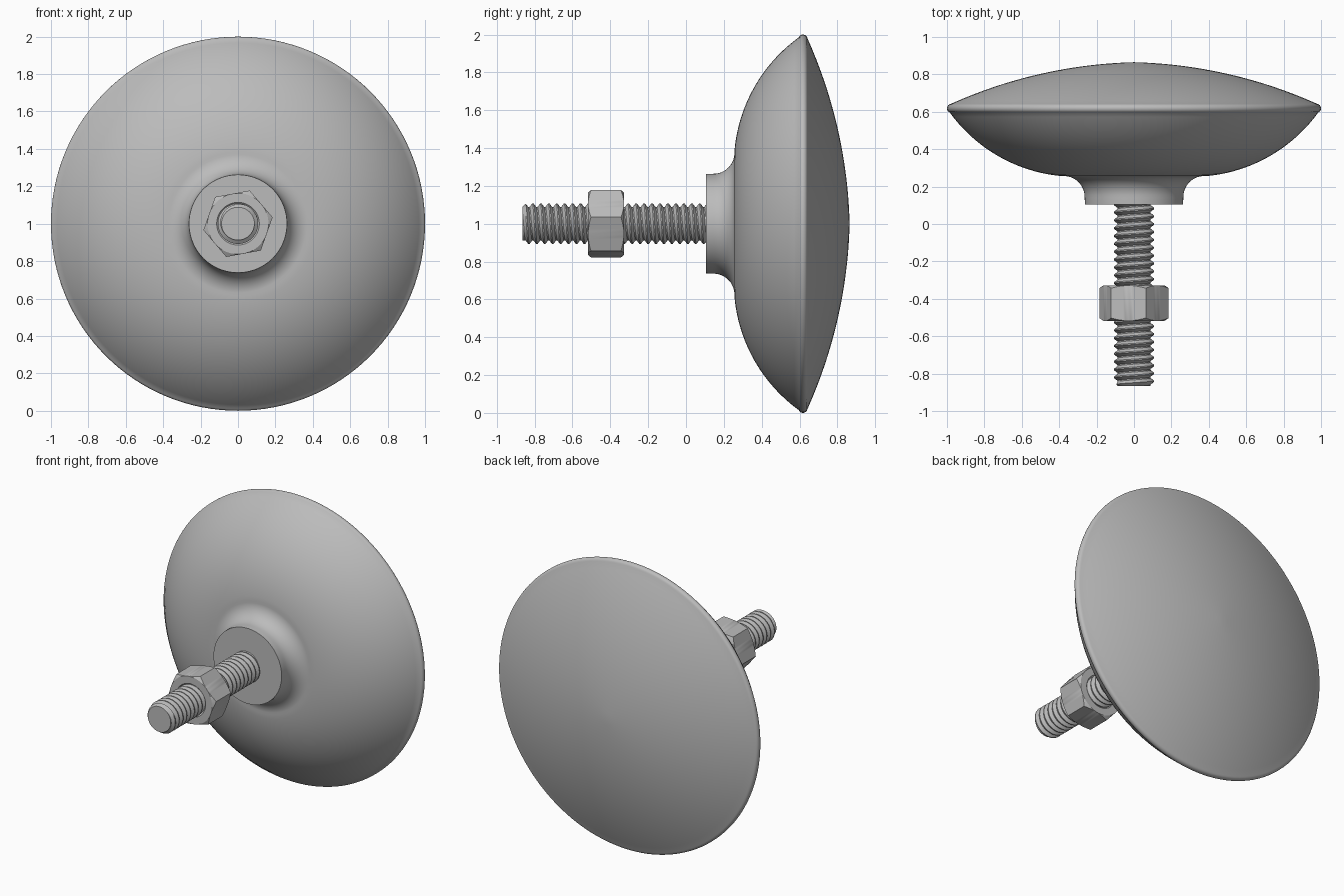
import bpy, bmesh
from math import sin, cos, pi, radians, hypot, atan2, asin
from mathutils import Vector

if "Cube" in bpy.data.objects:
    bpy.data.objects.remove(bpy.data.objects["Cube"], do_unlink=True)

grey = bpy.data.materials.new("plain grey")
grey.use_nodes = True
colour = (0.5, 0.5, 0.5, 1)
grey.diffuse_color = colour
grey.node_tree.nodes["Principled BSDF"].inputs["Base Color"].default_value = colour


def polar(r, t, y):
    """Point around the horizontal axis at z = 1."""
    return Vector((r * cos(t), y, 1 + r * sin(t)))


def surface(name, rows, angle):
    """Skin a list of point rows, weld the seams and smooth the soft edges."""
    bm = bmesh.new()
    grid = [[bm.verts.new(p) for p in row] for row in rows]
    for a, b in zip(grid, grid[1:]):
        for i in range(len(a) - 1):
            bm.faces.new((a[i], a[i + 1], b[i + 1], b[i]))
    bmesh.ops.remove_doubles(bm, verts=bm.verts, dist=1e-5)
    bmesh.ops.dissolve_degenerate(bm, edges=bm.edges, dist=1e-5)
    bmesh.ops.recalc_face_normals(bm, faces=bm.faces)
    mesh = bpy.data.meshes.new(name)
    bm.to_mesh(mesh)
    bm.free()
    mesh.materials.append(grey)
    obj = bpy.data.objects.new(name, mesh)
    bpy.context.collection.objects.link(obj)
    bpy.ops.object.select_all(action='DESELECT')
    obj.select_set(True)
    bpy.context.view_layer.objects.active = obj
    bpy.ops.object.shade_smooth_by_angle(angle=radians(angle))
    return obj


def arc(a, b, sagitta, n):
    """Circular arc from a to b, bulging to the right of its direction."""
    a, b = Vector(a), Vector(b)
    half = (b - a).length / 2
    along = (b - a).normalized()
    side = Vector((along.y, -along.x)) * (1 if sagitta > 0 else -1)
    s = abs(sagitta)
    radius = (half * half + s * s) / (2 * s)
    centre = (a + b) / 2 + side * (s - radius)
    sweep = asin(half / radius)
    return [centre + radius * (side * cos(u) + along * sin(u))
            for u in (sweep * (2 * i / n - 1) for i in range(n + 1))]


def angles(n):
    return [2 * pi * i / n for i in range(n + 1)]


# Dome body with hub: one turned profile of (radius, y)
profile = [Vector((0, 0.105)), Vector((0.262, 0.105))]
profile += arc((0.264, 0.14), (0.385, 0.256), -0.038, 12)
profile += arc((0.385, 0.256), (0.985, 0.596), 0.075, 24)
profile += arc((0.985, 0.596), (0.98, 0.642), 0.0175, 8)[1:]
profile += arc((0.98, 0.642), (0, 0.865), 0.05, 24)[1:]
profile[-1].x = 0
widest = max(p.x for p in profile)
for p in profile:
    if p.x > 0.9:
        p.x *= 1 + (1 / widest - 1) * (p.x - 0.9) / (widest - 0.9)
surface("dome_body", [[polar(p.x, t, p.y) for t in angles(128)] for p in profile], 35)

# Threaded rod: helical rows alternating between root and crest
START, END, PITCH, ROOT, CREST = -0.865, 0.12, 0.042, 0.088, 0.108
steps = [(0, ROOT), (0.15, ROOT), (0.5, CREST), (0.65, CREST)]
rows = []
for k in range(int((END - START) / PITCH) + 3):
    for offset, r in steps:
        row = []
        for t in angles(48):
            y = START + PITCH * (k + offset - t / (2 * pi))
            y = min(max(y, START), END)
            row.append(polar(min(r, ROOT + y - START), t, y))
        rows.append(row)
surface("threaded_rod", rows, 30)

# Solid core closes the end of the rod
core = [(0, START), (ROOT, START), (ROOT, END), (0, END)]
surface("rod_core", [[polar(r, t, y) for t in angles(48)] for r, y in core], 30)

# Hex nut with conical corner chamfers and countersunk bore
APOTHEM, Y0, Y1, TURN = 0.163, -0.518, -0.328, radians(10.5)


def hex_radius(t):
    return APOTHEM / cos(t % (pi / 3) - pi / 6)


def nut_end(y, inward):
    ring = angles(72)
    return [
        [polar(0.095, t + TURN, y + inward * 0.02) for t in ring],
        [polar(0.114, t + TURN, y) for t in ring],
        [polar(APOTHEM, t + TURN, y) for t in ring],
        [polar(hex_radius(t), t + TURN,
               y + inward * (0.001 + 0.58 * (hex_radius(t) - APOTHEM))) for t in ring],
    ]


front, back = nut_end(Y0, 1), nut_end(Y1, -1)
surface("hex_nut", front + back[::-1] + front[:1], 25)
